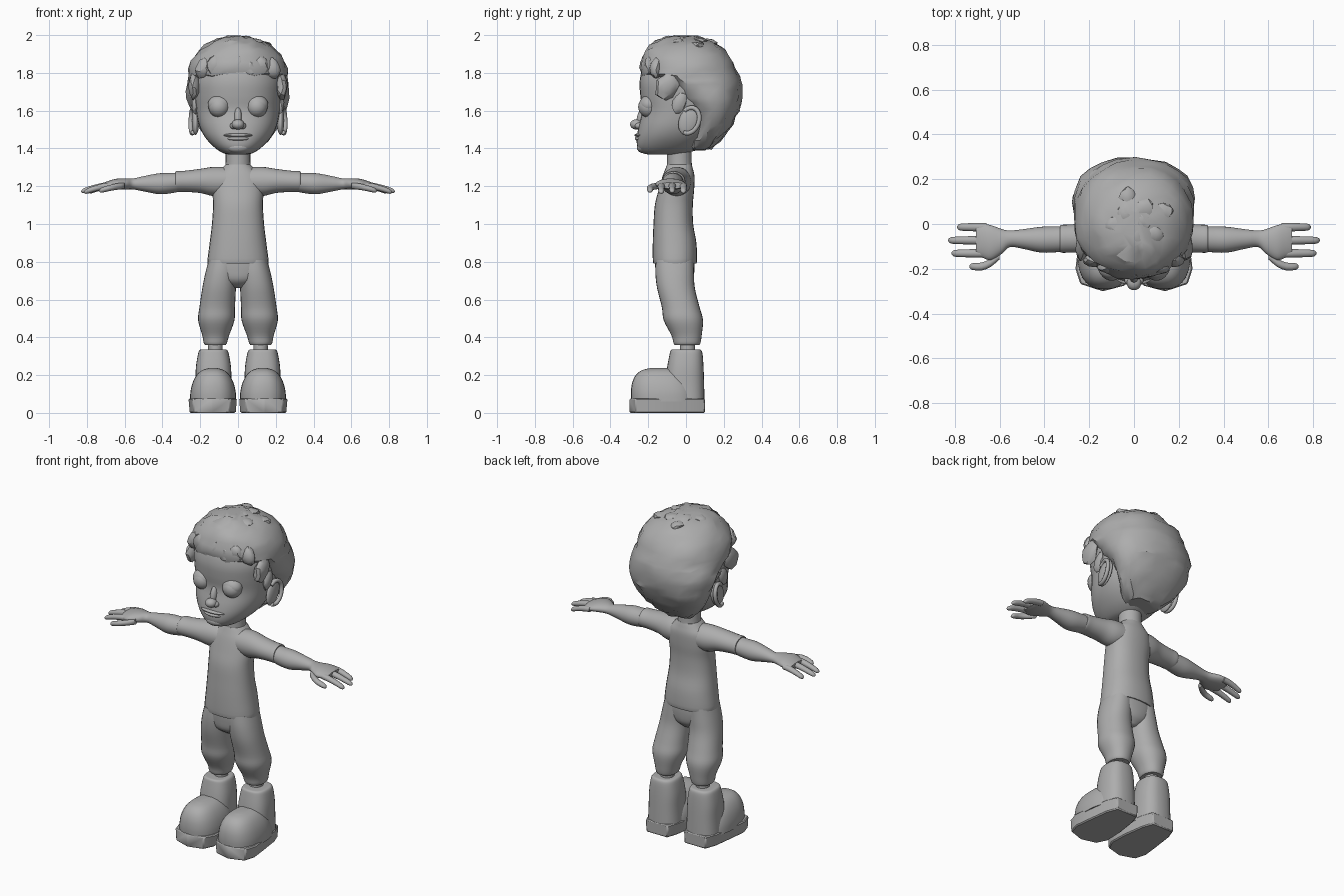
import bpy, bmesh, math, random
from mathutils import Vector, Matrix

random.seed(4)
cube = bpy.data.objects.get("Cube")
if cube:
    bpy.data.objects.remove(cube)

grey = bpy.data.materials.new("plain grey")
grey.use_nodes = True
shade = (0.42, 0.42, 0.42, 1)
grey.diffuse_color = shade
grey.node_tree.nodes["Principled BSDF"].inputs["Base Color"].default_value = shade


def finish(name, bm, mirror=False, angle=50):
    """Turn a bmesh into a smooth shaded object, mirrored for paired parts."""
    bmesh.ops.recalc_face_normals(bm, faces=bm.faces)
    mesh = bpy.data.meshes.new(name)
    bm.to_mesh(mesh)
    bm.free()
    mesh.materials.append(grey)
    ob = bpy.data.objects.new(name, mesh)
    bpy.context.collection.objects.link(ob)
    bpy.ops.object.select_all(action='DESELECT')
    ob.select_set(True)
    bpy.context.view_layer.objects.active = ob
    bpy.ops.object.shade_smooth_by_angle(angle=math.radians(angle))
    if mirror:
        ob.modifiers.new("Mirror", 'MIRROR').use_mirror_merge = False
    return ob


def smooth_rings(rings, steps):
    """Catmull-Rom interpolation between the given sections."""
    out = []
    for i in range(len(rings) - 1):
        a, b, c, d = (rings[max(0, min(len(rings) - 1, i + k))] for k in (-1, 0, 1, 2))
        for s in range(steps):
            t = s / steps
            out.append([0.5 * (2 * q + (r - p) * t + (2 * p - 5 * q + 4 * r - w) * t * t
                               + (3 * q - p - 3 * r + w) * t ** 3)
                        for p, q, r, w in zip(a, b, c, d)])
    return out + [list(rings[-1])]


def loft(name, rings, axis='z', mirror=False, sides=28, steps=4, power=2.0,
         jitter=0, angle=50):
    """Skin sections (t, u centre, v centre, u radius, v radius) along an axis."""
    bm = bmesh.new()
    loops = []
    for t, u, v, ru, rv in smooth_rings(rings, steps):
        loop = []
        for k in range(sides):
            a = math.tau * k / sides
            c, s = math.cos(a), math.sin(a)
            p = u + ru * math.copysign(abs(c) ** (2 / power), c)
            q = v + rv * math.copysign(abs(s) ** (2 / power), s)
            co = Vector((p, q, t) if axis == 'z' else (t, p, q))
            loop.append(bm.verts.new(co + Vector([random.uniform(-jitter, jitter) for _ in co])))
        loops.append(loop)
    for lo, hi in zip(loops, loops[1:]):
        for k in range(sides):
            n = (k + 1) % sides
            bm.faces.new((lo[k], lo[n], hi[n], hi[k]))
    bm.faces.new(loops[0])
    bm.faces.new(loops[-1])
    return finish(name, bm, mirror, angle)


def upright(rows, x=0):
    """Sections from (z, half width, front y, back y)."""
    return [(z, x, (f + b) / 2, w, (b - f) / 2) for z, w, f, b in rows]


def ball(name, at, size, mirror=False, turn=(0, 'X'), rough=0):
    bm = bmesh.new()
    m = (Matrix.Translation(at) @ Matrix.Rotation(math.radians(turn[0]), 4, turn[1])
         @ Matrix.Diagonal((*size, 1)))
    if rough:
        bmesh.ops.create_icosphere(bm, subdivisions=2, radius=1)
        for v in bm.verts:
            v.co *= 1 + random.uniform(-rough, rough)
        bm.transform(m)
    else:
        bmesh.ops.create_uvsphere(bm, u_segments=24, v_segments=16, radius=1, matrix=m)
    return finish(name, bm, mirror, 28 if rough else 60)


# Shirt, sleeves and neck
loft("shirt", upright([(.795, .15, -.165, .045), (.80, .162, -.175, .058), (.90, .15, -.176, .055),
     (1.0, .138, -.172, .038), (1.1, .132, -.165, .036), (1.18, .135, -.145, .043),
     (1.25, .125, -.125, .045), (1.29, .09, -.11, .037), (1.315, .066, -.1, .03)]), power=2.3)
loft("sleeve", [(.05, -.045, 1.225, .075, .075), (.13, -.05, 1.225, .075, .077),
     (.2, -.06, 1.228, .068, .064), (.28, -.065, 1.226, .063, .056),
     (.325, -.066, 1.225, .062, .055), (.33, -.066, 1.225, .055, .05)], 'x', True)
loft("neck", upright([(1.27, .07, -.1, .035), (1.33, .065, -.1, .03), (1.42, .066, -.1, .03)]))

# Arms, hands and fingers
loft("arm", [(.3, -.066, 1.223, .055, .05), (.36, -.069, 1.216, .058, .054),
     (.42, -.07, 1.213, .057, .055), (.5, -.067, 1.213, .043, .04),
     (.555, -.066, 1.212, .037, .029), (.59, -.078, 1.212, .055, .029),
     (.64, -.083, 1.211, .078, .029), (.68, -.075, 1.206, .074, .024),
     (.705, -.072, 1.204, .066, .017)], 'x', True)
for label, y, start, tip, z0, z1 in (("little_finger", -.014, .66, .79, 1.205, 1.17),
                                     ("middle_finger", -.073, .66, .83, 1.207, 1.172),
                                     ("index_finger", -.131, .66, .815, 1.205, 1.168),
                                     ("thumb", -.19, .60, .735, 1.202, 1.175)):
    inset = .05 if label == "thumb" else 0
    rows = []
    for f, r in ((0, .018), (.3, .019), (.6, .0175), (.88, .0155), (.97, .01), (1, .003)):
        bend = inset * max(0, 1 - f * 2.2)
        rows.append((start + (tip - start) * f, y + bend, z0 + (z1 - z0) * f ** 1.6, r, r * .9))
    loft(label, rows, 'x', True, sides=12, steps=2)

# Trousers and ankles
loft("hips", upright([(.66, .03, -.1, .0), (.70, .11, -.15, .035), (.76, .155, -.162, .045),
     (.82, .152, -.165, .045)]), power=2.3)
legs = [(.36, .12, .005, .055, .066), (.372, .12, .005, .062, .072), (.41, .118, .003, .071, .08),
        (.49, .115, -.014, .096, .104), (.56, .11, -.028, .094, .1),
        (.66, .1, -.053, .089, .1), (.74, .089, -.06, .084, .102), (.81, .08, -.06, .075, .1)]
loft("trouser_leg", legs, mirror=True, power=2.2)
loft("ankle", [(.31, .12, .008, .038, .04), (.345, .12, .008, .038, .04),
               (.38, .12, .008, .036, .038)], mirror=True, sides=20)

# Boots
loft("boot_shaft", upright([(.06, .1, -.11, .098), (.15, .096, -.11, .096), (.24, .093, -.1, .093),
     (.31, .082, -.087, .088), (.332, .073, -.08, .08), (.336, .06, -.065, .065)], .13),
     mirror=True, power=2.6)
loft("boot_toe", upright([(.06, .122, -.29, .06), (.11, .12, -.292, .05), (.16, .108, -.285, .03),
     (.2, .087, -.266, .0), (.225, .06, -.235, -.03), (.237, .025, -.19, -.06)], .132),
     mirror=True, power=2.5)
outline = [(.055, .1), (.205, .1), (.232, .03), (.25, -.1), (.262, -.2), (.24, -.268),
           (.14, -.3), (.04, -.275), (.006, -.21), (.01, -.1), (.03, .03)]
bm = bmesh.new()
base = bm.faces.new([bm.verts.new((x, y, 0)) for x, y in outline])
up = bmesh.ops.extrude_face_region(bm, geom=[base])["geom"]
for v in up:
    if isinstance(v, bmesh.types.BMVert):
        v.co.z = .076
for v in bm.verts:
    if v.co.z == 0:
        v.co.x = .132 + (v.co.x - .132) * .95
sole = finish("boot_sole", bm, True, 35)
sole.modifiers.new("Bevel", 'BEVEL').width = .006

# Head and face
loft("head", upright([(1.368, .05, -.2, -.02), (1.378, .085, -.236, .02), (1.41, .13, -.258, .08),
     (1.46, .175, -.26, .13), (1.52, .205, -.25, .17), (1.60, .222, -.232, .2),
     (1.68, .23, -.242, .22), (1.76, .23, -.245, .22), (1.84, .2, -.22, .2),
     (1.9, .14, -.15, .14)]), sides=36, power=2.2)
ball("eye", (.1, -.197, 1.62), (.056, .056, .056), True)
ball("upper_eyelid", (.1, -.197, 1.632), (.06, .05, .05), True)
ball("nose_tip", (0, -.262, 1.527), (.033, .034, .027))
ball("nostril", (.024, -.25, 1.52), (.019, .022, .017), True)
ball("nose_bridge", (0, -.235, 1.565), (.02, .024, .055), turn=(-14, 'X'))
ball("upper_lip", (0, -.243, 1.47), (.078, .03, .011))
ball("lower_lip", (0, -.243, 1.452), (.06, .028, .013))
ball("chin", (0, -.225, 1.405), (.06, .035, .03))

# Ears with a raised rim
ball("ear", (.225, .018, 1.548), (.02, .054, .08), True, (-24, 'X'))
bm = bmesh.new()
grid = [[bm.verts.new((.24 + .012 * math.sin(b) + .01 * math.cos(a),
                       .018 + (.05 + .012 * math.cos(b)) * math.cos(a),
                       1.548 + (.07 + .012 * math.cos(b)) * math.sin(a)))
         for b in [math.tau * j / 8 for j in range(8)]]
        for a in [math.radians(-100 + 13 * i) for i in range(20)]]
for p, q in zip(grid, grid[1:]):
    for j in range(8):
        bm.faces.new((p[j], p[(j + 1) % 8], q[(j + 1) % 8], q[j]))
bm.faces.new(grid[0])
bm.faces.new(grid[-1])
bmesh.ops.rotate(bm, verts=bm.verts, cent=(.24, .018, 1.548),
                 matrix=Matrix.Rotation(math.radians(-20), 3, 'X'))
finish("ear_rim", bm, True)

# Hair cap: low at the nape, coming forward above the forehead
loft("hair", upright([(1.395, .1, .01, .13), (1.44, .155, .01, .185), (1.52, .215, .03, .245),
     (1.6, .25, .0, .283), (1.67, .268, -.07, .296), (1.74, .268, -.15, .292),
     (1.79, .264, -.235, .28), (1.86, .25, -.238, .25), (1.92, .205, -.215, .2),
     (1.965, .14, -.165, .135), (1.992, .06, -.1, .06)]),
     sides=24, steps=2, power=2.15, jitter=.008, angle=32)

# Loose locks along the fringe, the temples and the crown
for i in range(7):
    x = -.18 + .06 * i
    ball("fringe_lock", (x, -.212 + 1.6 * x * x, 1.825 + .015 * (i % 2)),
         (.045, .032, .055), turn=(25 - 8 * i, 'Y'), rough=.1)
for side in (-1, 1):
    ball("temple_lock", (side * .232, -.1, 1.73), (.03, .06, .075), turn=(-30, 'X'), rough=.1)
    ball("sideburn", (side * .226, -.035, 1.64), (.02, .035, .06), turn=(-20, 'X'), rough=.08)
for i in range(9):
    a = i * 2.4
    r = .03 + .013 * i
    ball("crown_lock", (r * math.cos(a), .01 + r * math.sin(a), 1.978 - 1.6 * r * r),
         (.05, .04, .02), turn=(math.degrees(a), 'Z'), rough=.14)
